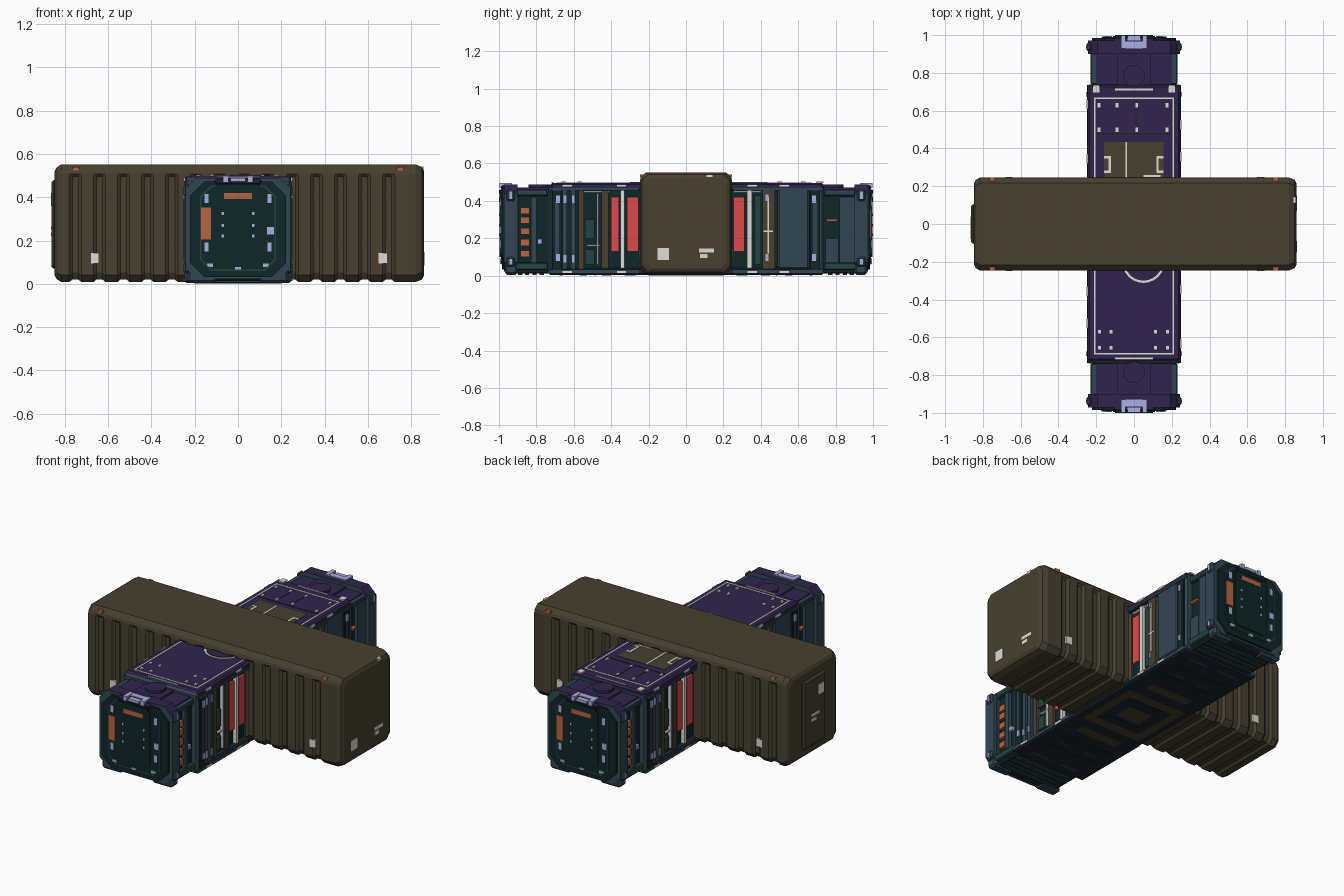
import bpy, bmesh, math
from mathutils import Matrix, Vector


def material(name, r, g, b):
    lin = lambda c: ((c / 255 + 0.055) / 1.055) ** 2.4 if c > 10 else c / 255 / 12.92
    m = bpy.data.materials.new(name)
    m.diffuse_color = (lin(r), lin(g), lin(b), 1)
    return m


BROWN = material("khaki brown", 72, 64, 48)
PURPLE = material("dark purple", 49, 36, 76)
TEAL = material("dark teal", 15, 38, 40)
SLATE = material("slate blue", 49, 70, 84)
NAVY = material("dark navy", 27, 38, 50)
GREEN = material("sea green", 36, 68, 66)
WHITE = material("off white", 222, 220, 214)
LAVENDER = material("lavender", 172, 176, 224)
ORANGE = material("burnt orange", 184, 98, 66)
RED = material("signal red", 222, 74, 76)

SIGNS = {"": [(1, 1)], "rot": [(1, 1), (-1, -1)], "x": [(1, 1), (-1, 1)],
         "y": [(1, 1), (1, -1)], "xy": [(1, 1), (-1, 1), (1, -1), (-1, -1)]}


def finish(name, bm, mats, bevel=0):
    bmesh.ops.recalc_face_normals(bm, faces=bm.faces)
    me = bpy.data.meshes.new(name)
    bm.to_mesh(me)
    bm.free()
    for m in mats:
        me.materials.append(m)
    ob = bpy.data.objects.new(name, me)
    bpy.context.collection.objects.link(ob)
    if bevel:
        mod = ob.modifiers.new("bevel", "BEVEL")
        mod.width, mod.segments = bevel, 1
    return ob


def boxes(name, mat, items, sym="", bevel=0):
    """Boxes given as x0,x1,y0,y1,z0,z1, repeated by sign flips."""
    bm = bmesh.new()
    for x0, x1, y0, y1, z0, z1 in items:
        for sx, sy in SIGNS[sym]:
            c = Vector((sx * (x0 + x1) / 2, sy * (y0 + y1) / 2, (z0 + z1) / 2))
            s = (abs(x1 - x0), abs(y1 - y0), abs(z1 - z0), 1)
            bmesh.ops.create_cube(bm, size=1, matrix=Matrix.Translation(c) @ Matrix.Diagonal(s))
    return finish(name, bm, [mat], bevel)


def loft(name, loops, mats, rule=None):
    """Skin closed loops; each entry of loops is one closed solid."""
    bm = bmesh.new()
    for solid in loops:
        rings = [[bm.verts.new(p) for p in ring] for ring in solid]
        n = len(rings[0])
        for a, b in zip(rings, rings[1:]):
            for i in range(n):
                bm.faces.new((a[i], a[(i + 1) % n], b[(i + 1) % n], b[i]))
        bm.faces.new(rings[0])
        bm.faces.new(rings[-1])
    bmesh.ops.recalc_face_normals(bm, faces=bm.faces)
    if rule:
        for f in bm.faces:
            f.material_index = rule(f)
    return finish(name, bm, mats)


def octagon(w, z0, z1, c):
    return [(-w + c, z0), (w - c, z0), (w, z0 + c), (w, z1 - c),
            (w - c, z1), (-w + c, z1), (-w, z1 - c), (-w, z0 + c)]


def end_plate(name, mats, w, z0, z1, c, y0, y1, rule=None):
    pts = octagon(w, z0, z1, c)
    loft(name, [[[(s * x, s * y, z) for x, z in pts] for y in (y0, y1)] for s in (1, -1)], mats, rule)


def discs(name, mat, items, sym=""):
    bm = bmesh.new()
    for x, y, r, z0, z1 in items:
        for sx, sy in SIGNS[sym]:
            bmesh.ops.create_cone(bm, cap_ends=True, segments=24, radius1=r, radius2=r, depth=z1 - z0,
                                  matrix=Matrix.Translation((sx * x, sy * y, (z0 + z1) / 2)))
    return finish(name, bm, [mat])


# ---- ribbed cargo container along x
def container_ring(x, inset, groove):
    w, g = 0.246 - inset, groove
    half = [(w - 0.03, 0.008 + inset + g), (w - g, 0.04 + inset + g), (w - g, 0.495 - inset),
            (w, 0.508 - inset), (w - 0.005, 0.527 - inset), (w - 0.03, 0.552 - inset)]
    return [(x, y, z) for y, z in half] + [(x, -y, z) for y, z in reversed(half)]


stations = [(-0.847, 0.03, 0), (-0.837, 0.012, 0), (-0.815, 0, 0)]
pitch = 1.56 / 14
for i in range(14):
    x = -0.78 + i * pitch
    stations += [(x, 0, 0), (x + 0.014, 0, 0.012), (x + 0.042, 0, 0.012), (x + 0.056, 0, 0)]
stations += [(0.82, 0, 0), (0.85, 0.012, 0), (0.86, 0.03, 0)]
loft("ribbed_container", [[container_ring(*s) for s in stations]], [BROWN])
boxes("container_end_hatch", BROWN, [(-0.862, -0.84, -0.105, 0.105, 0.07, 0.48)], bevel=0.01)
boxes("container_side_labels", WHITE, [(-0.68, -0.642, -0.2475, -0.235, 0.095, 0.142),
                                       (0.65, 0.69, -0.2475, -0.235, 0.095, 0.142)], "y")
boxes("container_end_labels", WHITE, [(0.855, 0.862, -0.152, -0.09, 0.085, 0.148),
                                      (0.855, 0.862, 0.07, 0.15, 0.125, 0.145),
                                      (0.855, 0.862, 0.075, 0.115, 0.095, 0.117),
                                      (0.845, 0.857, 0.11, 0.142, 0.523, 0.542),
                                      (-0.865, -0.86, -0.08, -0.03, 0.36, 0.42),
                                      (-0.865, -0.86, -0.04, 0.04, 0.25, 0.265),
                                      (-0.865, -0.86, -0.01, 0.04, 0.22, 0.237)])
boxes("container_marker_lamps", ORANGE, [(0.735, 0.765, 0.228, 0.245, 0.524, 0.541)], "xy")

# ---- equipment module along y: core, roof, floor
boxes("module_core", TEAL, [(-0.212, 0.212, -0.72, 0.72, 0.03, 0.47)])
boxes("module_roof", PURPLE, [(-0.245, 0.245, -0.725, 0.735, 0.455, 0.497)], bevel=0.01)
boxes("module_floor", NAVY, [(-0.245, 0.245, -0.735, 0.735, 0.004, 0.04),
                             (-0.21, 0.21, -0.95, 0.95, 0.012, 0.05)], bevel=0.008)
boxes("sill_rails", SLATE, [(0.236, 0.25, 0.25, 0.735, 0.012, 0.03),
                            (0.236, 0.25, 0.25, 0.735, 0.455, 0.468)], "xy")
boxes("end_frames", SLATE, [(-0.248, 0.248, 0.715, 0.738, 0.004, 0.487)], "y", bevel=0.012)
boxes("corner_posts", TEAL, [(0.2, 0.246, 0.665, 0.715, 0.03, 0.46)], "xy")
boxes("corner_post_inserts", SLATE, [(0.24, 0.251, 0.68, 0.70, 0.09, 0.40)], "xy")
boxes("corner_latches", LAVENDER, [(0.24, 0.254, 0.675, 0.695, 0.08, 0.115),
                                   (0.24, 0.254, 0.675, 0.695, 0.39, 0.43)], "xy")

# side bays, identical after a half turn
boxes("red_side_panels", RED, [(0.2, 0.226, 0.255, 0.312, 0.13, 0.42),
                               (0.2, 0.226, -0.315, -0.255, 0.13, 0.42),
                               (0.2, 0.226, -0.402, -0.358, 0.13, 0.42)], "rot")
boxes("grey_side_strips", WHITE, [(0.2, 0.234, 0.327, 0.352, 0.04, 0.455),
                                  (0.2, 0.234, -0.35, -0.33, 0.04, 0.455),
                                  (0.2, 0.234, -0.476, -0.468, 0.06, 0.44),
                                  (0.2, 0.247, 0.436, 0.444, 0.12, 0.42),
                                  (0.2, 0.247, 0.415, 0.465, 0.235, 0.243),
                                  (0.2, 0.228, -0.55, -0.41, 0.445, 0.453),
                                  (0.2, 0.225, -0.53, -0.46, 0.16, 0.168),
                                  (0.2, 0.225, 0.255, 0.40, 0.445, 0.453)], "rot")
boxes("brown_side_posts", BROWN, [(0.2, 0.244, 0.41, 0.475, 0.035, 0.46),
                                  (0.2, 0.24, -0.575, -0.545, 0.035, 0.46),
                                  (0.2, 0.23, -0.452, -0.415, 0.035, 0.45)], "rot")
boxes("slate_side_panel", SLATE, [(0.2, 0.247, 0.49, 0.66, 0.035, 0.468)], "rot", bevel=0.01)
boxes("slate_side_columns", SLATE, [(0.2, 0.243, -0.66, -0.635, 0.035, 0.46),
                                    (0.2, 0.243, -0.615, -0.59, 0.035, 0.46)], "rot")
boxes("teal_side_boxes", GREEN, [(0.2, 0.23, -0.54, -0.49, 0.06, 0.14),
                                 (0.2, 0.23, -0.54, -0.49, 0.2, 0.3),
                                 (0.2, 0.226, 0.365, 0.40, 0.06, 0.43)], "rot")
boxes("side_column_clips", LAVENDER, [(0.24, 0.25, -0.655, -0.64, z, z + 0.04) for z in (0.07, 0.39)]
      + [(0.24, 0.25, -0.61, -0.595, z, z + 0.04) for z in (0.07, 0.39)]
      + [(0.24, 0.25, 0.425, 0.44, z, z + 0.035) for z in (0.08, 0.40)], "rot")
boxes("side_rail_tags", WHITE, [(0.24, 0.252, y, y + 0.05, z, z + 0.012)
                                for y in (-0.66, -0.37, 0.33, 0.5) for z in (0.014, 0.476)], "rot")

# ---- roof details
Z = 0.4965
boxes("roof_outline", WHITE, [(-0.212, -0.204, -0.692, 0.67, Z, 0.499), (0.204, 0.212, -0.692, 0.67, Z, 0.499),
                              (-0.212, 0.212, -0.692, -0.684, Z, 0.499), (-0.212, 0.212, 0.662, 0.67, Z, 0.499)])
boxes("roof_brown_panel", BROWN, [(-0.16, 0.155, 0.2, 0.435, Z, 0.4995)])
boxes("roof_white_marks", WHITE, [(-0.046, -0.036, 0.2, 0.435, Z, 0.502),
                                  (-0.158, -0.122, 0.348, 0.36, Z, 0.502), (-0.158, -0.122, 0.27, 0.282, Z, 0.502),
                                  (-0.134, -0.122, 0.27, 0.36, Z, 0.502),
                                  (0.118, 0.155, 0.348, 0.36, Z, 0.502), (0.118, 0.155, 0.27, 0.282, Z, 0.502),
                                  (0.118, 0.13, 0.27, 0.36, Z, 0.502), (0.05, 0.14, 0.25, 0.26, Z, 0.502)])
boxes("roof_hatch_seams", TEAL, [(-0.2, 0.2, 0.475, 0.479, Z, 0.499), (-0.091, -0.087, 0.48, 0.655, Z, 0.499),
                                 (0.008, 0.012, 0.48, 0.655, Z, 0.499)])
boxes("roof_latches", WHITE, [(x - 0.007, x + 0.007, y - 0.012, y + 0.012, Z, 0.504)
                              for x in (-0.185, -0.09, 0.015, 0.175) for y in (0.5, 0.628)]
      + [(x - 0.008, x + 0.008, y - 0.01, y + 0.01, Z, 0.504)
         for x in (-0.183, -0.122, 0.115, 0.178) for y in (-0.57, -0.655)]
      + [(s * 0.2 - 0.017, s * 0.2 + 0.017, 0.695, 0.735, Z, 0.504) for s in (-1, 1)]
      + [(-0.1, 0.1, s * 0.713 - 0.005, s * 0.713 + 0.005, Z, 0.501) for s in (-1, 1)])
discs("roof_ring", WHITE, [(0.05, -0.2, 0.112, Z, 0.499)])
discs("roof_ring_cover", PURPLE, [(0.05, -0.2, 0.1, Z, 0.502)])

# ---- end caps: neck, roof, end ring, door
boxes("cap_neck", TEAL, [(-0.205, 0.205, 0.73, 0.92, 0.04, 0.44)], "y")
boxes("cap_shoulders", GREEN, [(0.17, 0.226, 0.738, 0.915, 0.425, 0.45),
                               (0.17, 0.23, 0.738, 0.915, 0.03, 0.07)], "xy", bevel=0.006)
boxes("cap_roof", PURPLE, [(-0.2, 0.2, 0.73, 0.93, 0.44, 0.462),
                           (-0.09, 0.09, 0.73, 0.95, 0.455, 0.472)], "y")
boxes("cap_edge_rails", SLATE, [(0.202, 0.226, 0.745, 0.905, 0.445, 0.458)], "xy")
discs("cap_drum", PURPLE, [(0, 0.785, 0.057, 0.45, 0.488)], "y")
boxes("ladder_rungs", ORANGE, [(0.2, 0.222, -0.885, -0.838, z, z + 0.035)
                               for z in (0.1, 0.16, 0.22, 0.28, 0.33)] + [(0.2, 0.226, 0.75, 0.81, 0.29, 0.303)], "rot")
boxes("cap_slate_panels", SLATE, [(0.2, 0.224, 0.82, 0.905, 0.07, 0.42), (0.2, 0.222, 0.745, 0.815, 0.07, 0.2),
                                  (0.2, 0.226, -0.828, -0.80, 0.07, 0.42),
                                  (0.2, 0.226, -0.915, -0.895, 0.07, 0.42)], "rot")
boxes("cap_side_clips", LAVENDER, [(0.2, 0.226, -0.795, -0.77, 0.17, 0.195)], "rot")
end_plate("end_ring", [SLATE, PURPLE], 0.243, 0.022, 0.488, 0.05, 0.9, 0.972,
          lambda f: 1 if f.normal.z > 0.5 else 0)
boxes("end_ring_feet", SLATE, [(0.1, 0.235, 0.9, 0.968, 0.004, 0.06)], "xy", bevel=0.012)
boxes("end_ring_bumpers", SLATE, [(0.225, 0.251, 0.915, 0.96, 0.05, 0.1),
                                  (0.225, 0.251, 0.915, 0.96, 0.4, 0.46)], "xy", bevel=0.008)
boxes("ring_side_clips", LAVENDER, [(0.24, 0.2535, 0.93, 0.945, 0.06, 0.09),
                                    (0.24, 0.2535, 0.93, 0.945, 0.41, 0.45)], "xy")
end_plate("end_door", [TEAL], 0.222, 0.032, 0.472, 0.065, 0.96, 0.985)
end_plate("door_rim", [GREEN], 0.175, 0.06, 0.455, 0.05, 0.98, 0.987)
end_plate("door_panel", [TEAL], 0.168, 0.067, 0.448, 0.047, 0.98, 0.99)
end_plate("door_centre", [TEAL], 0.11, 0.1, 0.462, 0.02, 0.98, 0.996)
boxes("door_orange_plates", ORANGE, [(0.125, 0.172, 0.98, 0.993, 0.205, 0.352),
                                     (-0.065, 0.065, 0.98, 0.9985, 0.393, 0.42)], "rot")
boxes("door_top_clip", LAVENDER, [(-0.07, 0.07, 0.93, 0.965, 0.482, 0.494), (-0.07, -0.045, 0.93, 0.998, 0.468, 0.496),
                                  (0.045, 0.07, 0.93, 0.998, 0.468, 0.496),
                                  (-0.035, 0.035, 0.97, 0.997, 0.472, 0.488)], "y")
boxes("door_top_hood", PURPLE, [(-0.11, 0.11, 0.9, 0.99, 0.458, 0.484)], "y", bevel=0.008)
boxes("door_lavender_studs", LAVENDER,
      [(x - w, x + w, 0.98, y, z - h, z + h) for x, z, w, h, y in (
          (0.145, 0.395, 0.009, 0.021, 0.994), (-0.145, 0.395, 0.009, 0.021, 0.994),
          (0.145, 0.17, 0.009, 0.021, 0.994), (-0.145, 0.17, 0.009, 0.021, 0.994),
          (-0.15, 0.245, 0.016, 0.018, 0.994), (0, 0.07, 0.014, 0.007, 0.994),
          (0.13, 0.085, 0.014, 0.008, 0.994), (-0.13, 0.085, 0.014, 0.008, 0.994))]
      + [(x - 0.006, x + 0.006, 0.98, 0.999, z - 0.007, z + 0.007)
         for x in (-0.07, 0.07) for z in (0.22, 0.27, 0.325)], "rot")
boxes("door_bottom_stop", TEAL, [(-0.1, 0.1, 0.98, 1.0, 0.44, 0.458)], "y")

# ---- underside plates
boxes("underside_grilles", GREEN, [(-0.19, 0.19, y, y + 0.022, 0.005, 0.014)
                                   for y in (0.76, 0.80, 0.84, 0.875)], "y")
boxes("underside_brown_frames", BROWN, [(-0.2, 0.2, 0.14, 0.2, 0.001, 0.006), (-0.2, -0.15, -0.2, 0.2, 0.001, 0.006),
                                        (0.15, 0.2, -0.2, 0.2, 0.001, 0.006), (-0.14, 0.14, 0.27, 0.33, 0.001, 0.006),
                                        (-0.08, 0.08, -0.06, 0.06, 0.001, 0.006)], "y")
boxes("underside_recesses", TEAL, [(0.03, 0.17, 0.4, 0.45, 0.002, 0.006), (0.03, 0.17, 0.53, 0.57, 0.002, 0.006),
                                   (-0.12, 0.12, 0.09, 0.13, 0.002, 0.006)], "xy")
boxes("underside_slots", SLATE, [(0.04, 0.16, 0.66, 0.675, 0.001, 0.006),
                                 (0.05, 0.12, 0.48, 0.49, 0.001, 0.006)], "xy")
